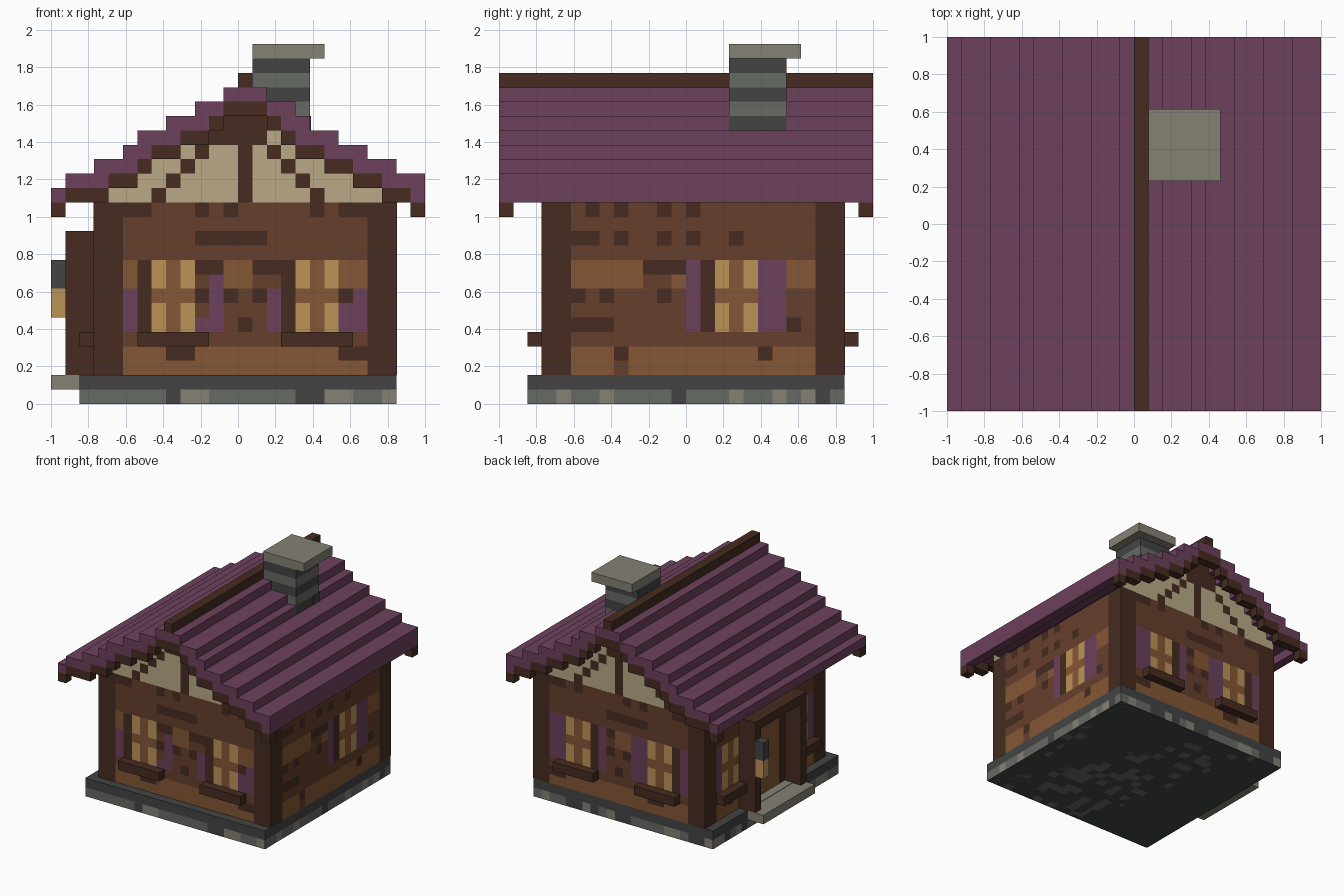
import bpy
import bmesh
import random
from mathutils import Vector

cube = bpy.data.objects.get("Cube")
if cube:
    bpy.data.objects.remove(cube, do_unlink=True)

UNIT = 1 / 13  # size of one building block
random.seed(4)


def linear(value):
    value /= 255
    return value / 12.92 if value <= 0.04045 else ((value + 0.055) / 1.055) ** 2.4


def material(name, red, green, blue):
    mat = bpy.data.materials.new(name)
    mat.use_nodes = True
    colour = (linear(red), linear(green), linear(blue), 1)
    mat.diffuse_color = colour
    mat.node_tree.nodes["Principled BSDF"].inputs["Base Color"].default_value = colour
    return mat


timber = material("dark timber", 70, 43, 32)
plank = material("brown plank", 102, 63, 44)
pale_plank = material("pale plank", 133, 87, 53)
tile = material("plum tile", 109, 65, 92)
plaster = material("cream plaster", 186, 169, 134)
glow = material("amber glass", 188, 148, 88)
slate = material("dark slate", 67, 68, 68)
stone = material("grey stone", 103, 106, 101)
pale_stone = material("pale stone", 133, 130, 117)
PALETTE = [timber, plank, pale_plank, tile, plaster, glow, slate, stone, pale_stone]


def finish(name, bm, mats):
    mesh = bpy.data.meshes.new(name)
    bm.to_mesh(mesh)
    bm.free()
    for mat in mats:
        mesh.materials.append(mat)
    obj = bpy.data.objects.new(name, mesh)
    bpy.context.collection.objects.link(obj)
    return obj


def blocks(name, mat, spans):
    """One object made of boxes, each given as x, y and z ranges in blocks."""
    bm = bmesh.new()
    for span in spans:
        low, high = Vector(span[::2]), Vector(span[1::2])
        made = bmesh.ops.create_cube(bm, size=1)["verts"]
        bmesh.ops.scale(bm, verts=made, vec=(high - low) * UNIT)
        bmesh.ops.translate(bm, verts=made, vec=(low + high) * UNIT / 2)
    return finish(name, bm, [mat])


def panel(name, axis, place, sign, us, vs, colour):
    """A thin facing of square cells, each coloured by the rule colour(u, v)."""
    bm = bmesh.new()
    depth = place + sign * 0.03
    outward = Vector([sign if i == axis else 0 for i in range(3)])
    for u in us:
        for v in vs:
            mat = colour(u, v)
            if mat is None:
                continue
            corners = []
            for a, b in ((u, v), (u + 1, v), (u + 1, v + 1), (u, v + 1)):
                point = [a, b]
                point.insert(axis, depth)
                corners.append(bm.verts.new(Vector(point) * UNIT))
            face = bm.faces.new(corners)
            face.normal_update()
            if face.normal.dot(outward) < 0:
                face.normal_flip()
            face.material_index = PALETTE.index(mat)
    bmesh.ops.remove_doubles(bm, verts=bm.verts, dist=UNIT / 50)
    return finish(name, bm, PALETTE)


def painter(patches, base):
    """Colour rule: the last patch (material, u, v, width, height) to cover a cell wins."""
    def rule(u, v):
        found = base
        for mat, left, low, width, height in patches:
            if left <= u < left + width and low <= v < low + height:
                found = mat
        return found
    return rule


def window(u, frames, shutters, height=5):
    """Three cells of glazing at u, with dark frame and shutter columns."""
    parts = [(pale_plank, u, 5, 3, 5)]
    parts += [(glow, u + i, v, 1, 2) for i in (0, 2) for v in (5, 8)]
    parts += [(timber, c, 5, 1, 5) for c in frames]
    parts += [(tile, c, 5, 1, height) for c in shutters]
    return parts


def knots(v, columns):
    return [(timber, c, v, 1, 1) for c in columns]


# Roof steps: x range, top height, and the column with a hanging lip
steps = []
x, top = -13, 15
for width in (1, 2, 2, 1, 2, 2, 2):
    steps.append((x, x + width, top, x if top > 16 else None))
    x, top = x + width, top + 1
x, top = 13, 16
for width in (2, 2, 2, 2, 1, 2):
    steps.append((x - width, x, top, x - 1))
    x, top = x - width, top + 1
steps.append((-1, 2, 22, None))

underside = {}
tiles = []
for x0, x1, top, lip in steps:
    tiles.append((x0, x1, -13, 13, top - 1, top))
    if lip is not None:
        tiles.append((lip, lip + 1, -13, 13, top - 2, top - 1))
    for c in range(x0, x1):
        underside[c] = top - 2 if c == lip else top - 1
blocks("roof_tiles", tile, tiles)
blocks("roof_ridge", timber, [(0, 1, -13, 13, 22, 23)])
for name, y in (("front_bargeboard", -13), ("back_bargeboard", 12)):
    blocks(name, timber, [(c, c + 1, y, y + 1, z - 1, z) for c, z in underside.items()])

# Chimney in alternating courses
for i, mat in enumerate((slate, stone, slate, stone, slate)):
    blocks("chimney_course_" + str(i + 1), mat, [(1, 5, 3, 7, 19 + i, 20 + i)])
blocks("chimney_chip", slate, [(4, 5.08, 6, 7, 19, 20)])
blocks("chimney_cap", pale_stone, [(1, 6, 3, 8, 24, 25)])

# Plinth with mottled stone facing
blocks("plinth", slate, [(-11, 11, -11, 11, 0, 2)])


def masonry(u, v):
    if v == 1:
        return slate
    return random.choices((stone, pale_stone, slate), (6, 3, 2))[0]


def ground(u, v):
    return random.choices((slate, stone), (7, 2))[0]


around = range(-11, 11)
for name, axis, place, sign in (("front", 1, -11, -1), ("back", 1, 11, 1),
                                ("left", 0, 11, 1), ("right", 0, -11, -1)):
    panel(name + "_masonry", axis, place, sign, around, range(2), masonry)
panel("plinth_underside", 2, 0, 0, around, around, ground).data.flip_normals()

# Wall core and corner posts
blocks("wall_core", plank, [(-10, 11, -10, 11, 2, 14)])
e = 0.05
for side, x0, x1 in (("right", -10 - e, -8), ("left", 9, 11 + e)):
    for end, y0, y1 in (("front", -10 - e, -8), ("back", 9, 11 + e)):
        blocks(end + "_" + side + "_post", timber, [(x0, x1, y0, y1, 2, 14)])

# Plank patches and knots shared by the front and back walls
gable_wall = [
    (pale_plank, -8, 2, 17, 2), (pale_plank, -8, 8, 1, 2), (pale_plank, 7, 8, 2, 2),
    (pale_plank, -1, 8, 2, 2), (timber, -3, 11, 5, 1), (timber, 1, 9, 2, 1),
    (timber, -3, 9, 2, 1),
]
gable_wall += knots(13, (-8, -7, -3, -1, 5, 7, 8)) + knots(3, (-5, -4, 7, 8))
gable_wall += knots(7, (-3, -1, 1, 7)) + knots(5, (0,))
front = gable_wall + window(-6, (-7,), (-8,), 3) + window(4, (3,), (2, 8), 3)
front += [(tile, -2, 5, 1, 4), (tile, -3, 5, 1, 1), (tile, 7, 5, 1, 2)]
back = gable_wall + window(-6, (-7,), (-8, -3, -2)) + window(4, (3,), (2, 7, 8))

# Left wall
left = [
    (pale_plank, -8, 2, 17, 2), (pale_plank, -8, 8, 5, 2), (pale_plank, -1, 8, 1, 1),
    (pale_plank, 7, 8, 2, 2), (timber, -3, 9, 3, 1), (timber, -8, 11, 2, 1),
    (timber, -8, 5, 3, 1), (plank, -5, 2, 1, 1),
]
left += knots(13, (-7, -5, -2, 0)) + knots(11, (-5, -2, 0, 3))
left += knots(7, (-8, -6, -2)) + knots(3, (-5, 5)) + knots(5, (7,))
left += window(2, (1,), (0, 5, 6))

# Right wall with the door between two windows
right = [(pale_plank, -8, 2, 17, 2)] + knots(12, (-6, -1, 4, 7)) + knots(3, (-6, 6))
right += window(5, (), (8,)) + window(-7, (), (-8,))
right += [(timber, -3, 2, 7, 9), (pale_plank, -2, 2, 5, 8)]

span, rows = range(-8, 9), range(2, 14)
for name, axis, place, sign, patches in (
        ("front_wall", 1, -10, -1, front), ("back_wall", 1, 11, 1, back),
        ("left_wall", 0, 11, 1, left), ("right_wall", 0, -10, -1, right)):
    panel(name, axis, place, sign, span, rows, painter(patches, plank))


# Plastered gables with crossed timbers
def gable(u, v):
    if v >= underside[u]:
        return None
    brace = v < 18 and v in (20 + u, 19 - u)
    crown = v >= 18 and -2 <= u <= 1
    return timber if u == 0 or brace or crown else plaster


for name, place, sign in (("front_gable", -10, -1), ("back_gable", 11, 1)):
    panel(name, 1, place, sign, range(-10, 11), range(14, 21), gable)

# Window sills
for name, x in (("right", -7), ("left", 3)):
    blocks("front_" + name + "_sill", timber, [(x, x + 5, -11, -10, 4, 5)])
    blocks("back_" + name + "_sill", timber, [(x, x + 5, 11, 12, 4, 5)])
for name, y in (("front", -8), ("back", 5)):
    blocks("side_" + name + "_sill", timber, [(-11, -10, y, y + 4, 4, 5)])

# Porch, doorstep and lantern
blocks("porch_front_post", timber, [(-12, -10, -4, -3, 2, 11)])
blocks("porch_back_post", timber, [(-12, -10, 4, 5, 2, 11)])
blocks("porch_beam", timber, [(-12, -10, -4, 5, 11, 12)])
blocks("doorstep", pale_stone, [(-13, -11, -4, 5, 1, 2), (-11, -10, -3, 4, 2, 2.05)])
blocks("lantern_hood", slate, [(-13, -12, 4, 5, 8, 10)])
blocks("lantern_light", glow, [(-13, -12, 4, 5, 6, 8)])
